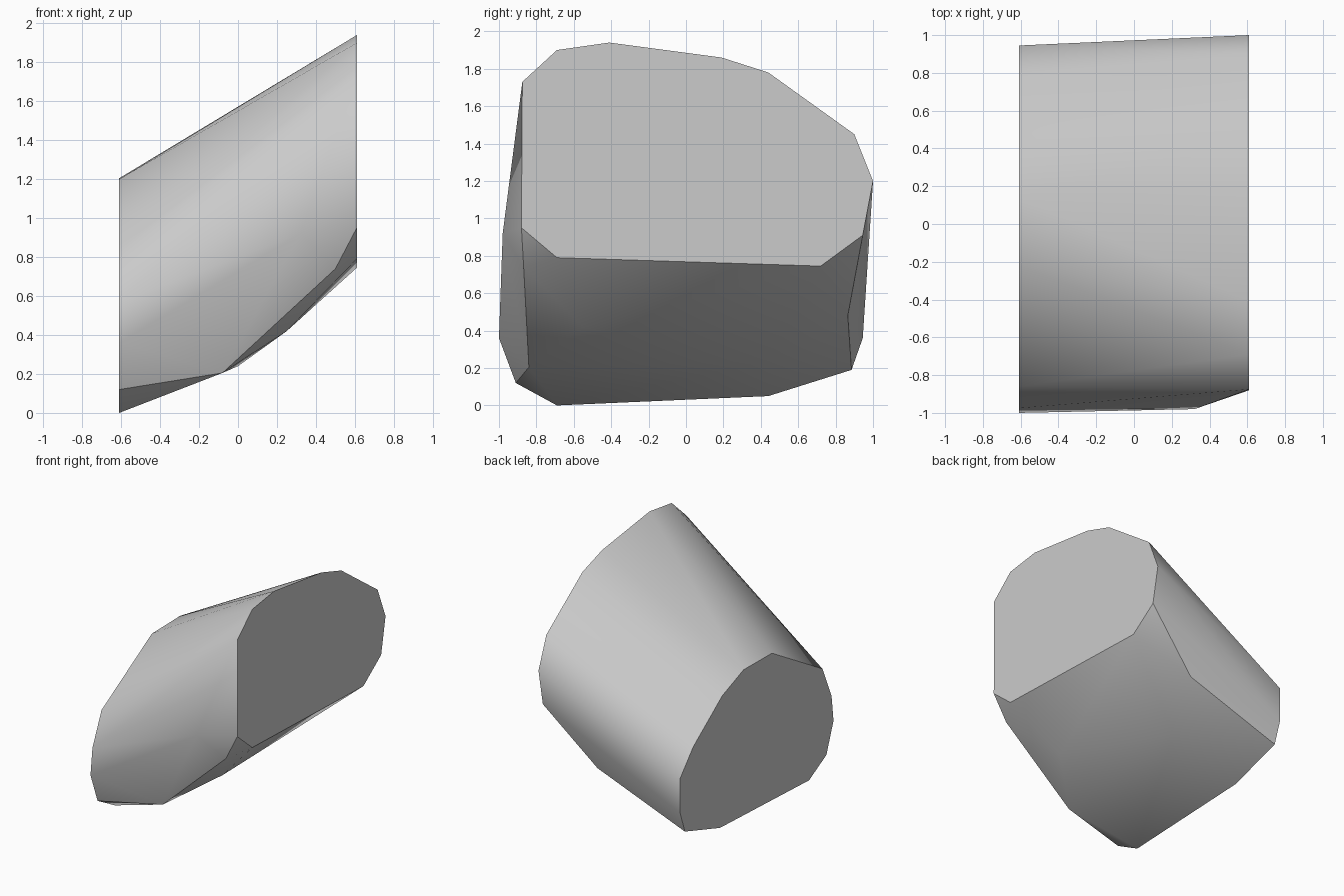
import bpy
import bmesh
import math

# Remove the default object if the scene has it
default_object = bpy.data.objects.get("Cube")
if default_object:
    bpy.data.objects.remove(default_object, do_unlink=True)

HALF_WIDTH = 0.61

# Outline of the raised flat end, as (y, z)
upper_end = [
    (-0.88, 0.95), (-0.69, 0.79), (0.72, 0.745), (0.945, 0.91),
    (1.0, 1.2), (0.9, 1.45), (0.44, 1.78), (0.19, 1.86),
    (-0.41, 1.94), (-0.69, 1.9), (-0.875, 1.73),
]

# Outline of the low flat end, as (y, z)
lower_end = [
    (-1.0, 0.36), (-0.91, 0.12), (-0.69, 0.0), (0.44, 0.05),
    (0.885, 0.19), (0.945, 0.36), (0.945, 0.64), (0.78, 0.83),
    (0.41, 1.1), (0.14, 1.205), (-0.22, 1.2), (-0.86, 0.83),
    (-0.975, 0.57),
]

# Corners of the bulging underside between the two ends
underside = [
    (0.32, -0.98, 0.92), (0.5, -0.868, 0.74), (-0.08, -0.84, 0.205),
    (0.25, -0.55, 0.42), (0.0, 0.45, 0.24), (0.18, 0.865, 0.48),
]


def make_material(name, value):
    """One flat grey material."""
    material = bpy.data.materials.new(name)
    material.use_nodes = True
    colour = (value, value, value, 1.0)
    material.diffuse_color = colour
    shader = material.node_tree.nodes["Principled BSDF"]
    shader.inputs["Base Color"].default_value = colour
    return material


def make_hull(name, points, material):
    """Wrap a tight convex skin around the given corners."""
    bm = bmesh.new()
    for point in points:
        bm.verts.new(point)
    bmesh.ops.convex_hull(bm, input=bm.verts[:])
    loose = [vert for vert in bm.verts if not vert.link_faces]
    bmesh.ops.delete(bm, geom=loose, context='VERTS')
    # Merge the triangles of each flat end into one face
    bmesh.ops.dissolve_limit(bm, angle_limit=math.radians(0.2),
                             verts=bm.verts[:], edges=bm.edges[:])
    bmesh.ops.recalc_face_normals(bm, faces=bm.faces[:])
    mesh = bpy.data.meshes.new(name)
    bm.to_mesh(mesh)
    bm.free()
    mesh.materials.append(material)
    result = bpy.data.objects.new(name, mesh)
    bpy.context.collection.objects.link(result)
    return result


# Slanted block with crisp flat ends and softly shaded sides
corners = [(HALF_WIDTH, y, z) for y, z in upper_end]
corners += [(-HALF_WIDTH, y, z) for y, z in lower_end]
corners += underside
block = make_hull("slanted_block", corners, make_material("light_grey", 0.6))

bpy.ops.object.select_all(action='DESELECT')
block.select_set(True)
bpy.context.view_layer.objects.active = block
bpy.ops.object.shade_smooth_by_angle(angle=math.radians(35))
